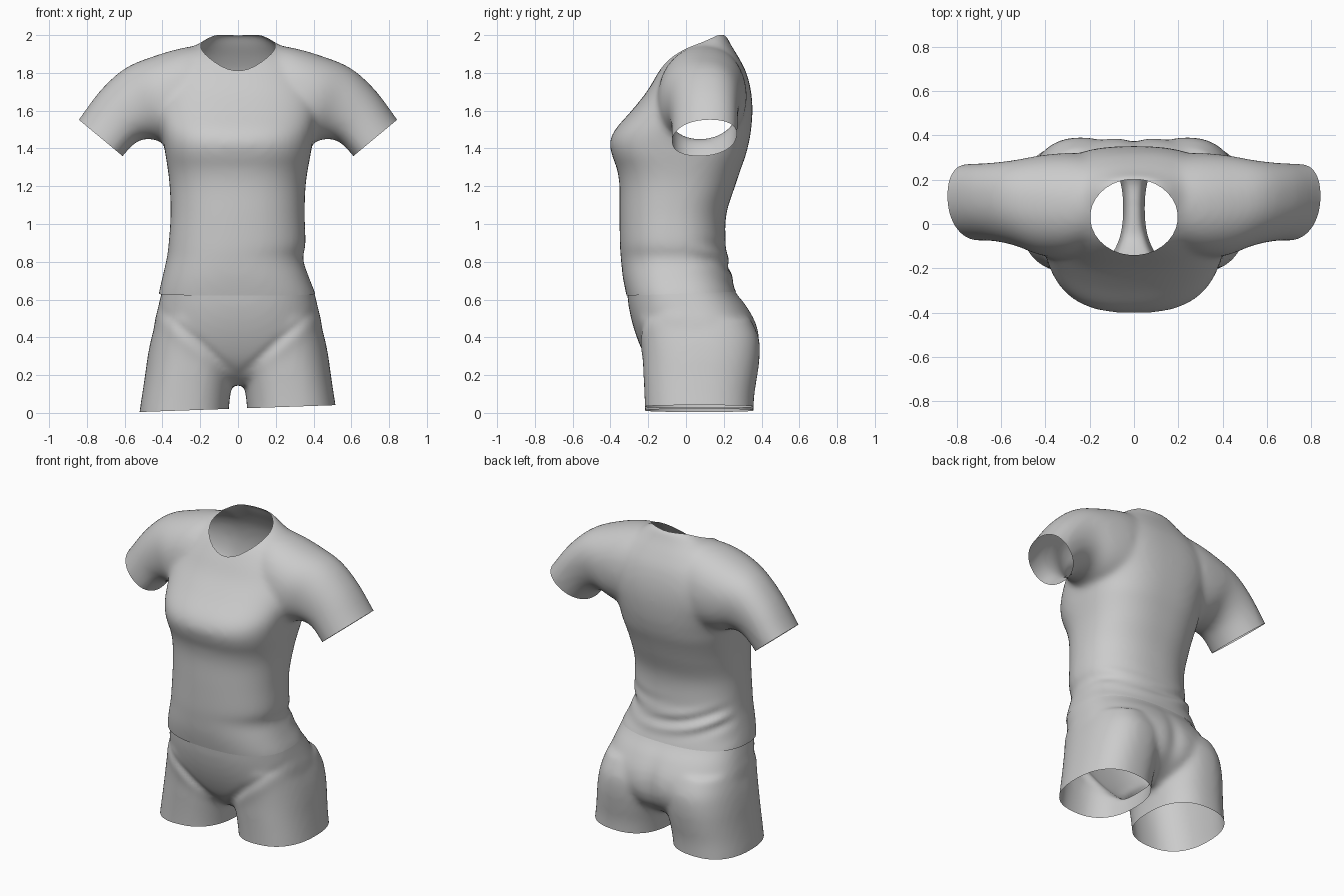
import bpy, bmesh, math
from mathutils import Vector

cube = bpy.data.objects.get("Cube")
if cube:
    bpy.data.objects.remove(cube)

# One plain grey cloth
cloth = bpy.data.materials.new("grey cloth")
cloth.use_nodes = True
grey = (0.6, 0.6, 0.6, 1)
cloth.diffuse_color = grey
cloth.node_tree.nodes["Principled BSDF"].inputs["Base Color"].default_value = grey


def ring(bm, centre, u, v, power, count=64):
    """Superellipse loop spanned by the half axes u and v."""
    verts = []
    for i in range(count):
        a = 2 * math.pi * i / count
        c, s = math.cos(a), math.sin(a)
        cu = math.copysign(abs(c) ** (2 / power), c)
        sv = math.copysign(abs(s) ** (2 / power), s)
        verts.append(bm.verts.new(centre + u * cu + v * sv))
    return verts


def loft(bm, rings):
    """Closed solid through a list of loops."""
    faces = [bm.faces.new(rings[0]), bm.faces.new(rings[-1])]
    for lo, hi in zip(rings, rings[1:]):
        for i in range(len(lo)):
            j = (i + 1) % len(lo)
            faces.append(bm.faces.new((lo[i], lo[j], hi[j], hi[i])))
    bmesh.ops.recalc_face_normals(bm, faces=faces)


def eased(rows, steps=4):
    """Catmull-Rom interpolation of measured rows."""
    out = []
    for i in range(len(rows) - 1):
        quad = zip(rows[max(i - 1, 0)], rows[i], rows[i + 1], rows[min(i + 2, len(rows) - 1)])
        quad = list(quad)
        for k in range(steps):
            t = k / steps
            out.append([b + t / 2 * (c - a + t * (2 * a - 5 * b + 4 * c - d
                                                  + t * (3 * (b - c) + d - a)))
                        for a, b, c, d in quad])
    return out + [rows[-1]]


def upright(bm, rows):
    """Rows of z, right x, left x, front y, back y, squareness."""
    loft(bm, [ring(bm, Vector(((x0 + x1) / 2, (y0 + y1) / 2, z)),
                   Vector(((x1 - x0) / 2, 0, 0)), Vector((0, (y1 - y0) / 2, 0)), power)
              for z, x0, x1, y0, y1, power in eased(rows)])


def fuse(bm, name, softness):
    """Merge overlapping solids into one smooth skin."""
    mesh = bpy.data.meshes.new(name)
    bm.to_mesh(mesh)
    bm.free()
    ob = bpy.data.objects.new(name, mesh)
    bpy.context.collection.objects.link(ob)
    remesh = ob.modifiers.new("skin", 'REMESH')
    remesh.mode = 'VOXEL'
    remesh.voxel_size = 0.016
    smooth = ob.modifiers.new("soften", 'SMOOTH')
    smooth.factor = 0.5
    smooth.iterations = softness
    graph = bpy.context.evaluated_depsgraph_get()
    skin = bpy.data.meshes.new_from_object(ob.evaluated_get(graph))
    ob.modifiers.clear()
    ob.data = skin
    skin.name = name
    bm = bmesh.new()
    bm.from_mesh(skin)
    bm.normal_update()
    return ob, bm


def cut(bm, point, normal, near=lambda c: True, clear=True):
    """Slice the chosen faces, dropping what lies beyond the plane."""
    faces = [f for f in bm.faces if near(f.calc_center_median())]
    geom = set(faces)
    for f in faces:
        geom.update(f.edges)
        geom.update(f.verts)
    bmesh.ops.bisect_plane(bm, geom=list(geom), dist=1e-5, plane_co=point,
                           plane_no=normal, clear_outer=clear)


def finish(ob, bm):
    bm.to_mesh(ob.data)
    bm.free()
    ob.data.materials.clear()
    ob.data.materials.append(cloth)
    for p in ob.data.polygons:
        p.use_smooth = True
        p.material_index = 0


def bump(d, width):
    return math.exp(-(d / width) ** 2)


# Shirt torso
torso = [(.54, -.43, .43, -.295, .29, 2.5), (.63, -.42, .41, -.317, .268, 2.5),
         (.72, -.4, .375, -.335, .24, 2.4), (.82, -.377, .343, -.345, .222, 2.3),
         (.89, -.368, .358, -.35, .21, 2.3), (1.05, -.357, .353, -.352, .213, 2.3),
         (1.2, -.362, .358, -.352, .26, 2.4), (1.29, -.372, .37, -.365, .29, 2.5),
         (1.36, -.383, .383, -.39, .315, 2.6), (1.43, -.395, .395, -.403, .333, 2.6),
         (1.5, -.41, .41, -.375, .345, 2.6), (1.6, -.43, .43, -.288, .352, 2.6),
         (1.7, -.43, .43, -.208, .345, 2.6), (1.8, -.38, .38, -.148, .32, 2.6),
         (1.88, -.31, .31, -.093, .28, 2.5), (1.94, -.23, .23, -.025, .243, 2.4),
         (1.98, -.17, .17, .05, .222, 2.3), (2.005, -.12, .12, .115, .21, 2.2)]
bm = bmesh.new()
upright(bm, torso)

# Sleeves: top x, top z, bottom x, bottom z, front y, back y, backward lean of the top
sleeve = [(.1, 1.955, .1, 1.45, -.07, .29, 0), (.28, 1.935, .24, 1.42, -.14, .32, 0),
          (.45, 1.887, .36, 1.42, -.145, .312, .01), (.6, 1.823, .46, 1.45, -.1, .287, .02),
          (.73, 1.705, .535, 1.435, -.077, .274, .025), (.845, 1.55, .612, 1.357, -.072, .268, .03),
          (.94, 1.43, .69, 1.25, -.072, .268, .03)]
for side in (-1, 1):
    loops = []
    for tx, tz, bx, bz, f, b, lean in eased(sleeve):
        top = Vector((side * tx, (f + b) / 2 + lean, tz))
        low = Vector((side * bx, (f + b) / 2 - lean, bz))
        loops.append(ring(bm, (top + low) / 2, (top - low) / 2,
                          Vector((0, (b - f) / 2, 0)), 2.2))
    loft(bm, loops)
shirt, bm = fuse(bm, "shirt", 16)

# Uneven sagging folds at the small of the back
for v in bm.verts:
    x, y, z = v.co
    if y > 0 and z < 1.1:
        sag = z - .7 * x * x + .1 * x
        wave = math.sin(sag * 55) * (.6 + .4 * math.sin(x * 9 + z * 20))
        v.co += v.normal * .01 * wave * bump(z - .79, .09) * min(1, y / .12)

# Hem and cuffs
cut(bm, (0, 0, .632), (0, .035, -1))
for side in (-1, 1):
    cut(bm, (side * .84, 0, 1.55), (side * .64, 0, -.77),
        lambda c: c.x * side > .5 and c.z > 1.15)

# Neck opening
planes = []
for i in range(32):
    a = 2 * math.pi * i / 32
    p = Vector((.197 * math.cos(a), .031 + .171 * math.sin(a), 0))
    n = Vector((math.cos(a) / .197, math.sin(a) / .171, 0)).normalized()
    planes.append((p, n))
    cut(bm, p, n, lambda c: c.z > 1.7 and (c.xy - p.xy).length < .05, clear=False)
hole = [f for f in bm.faces if f.calc_center_median().z > 1.7
        and all((f.calc_center_median() - p).dot(n) < 0 for p, n in planes)]
bmesh.ops.delete(bm, geom=hole, context='FACES')
finish(shirt, bm)

# Shorts: hips, then a tube for each leg
bm = bmesh.new()
hips = [(.74, .38, -.325, .21), (.64, .404, -.312, .262), (.56, .423, -.303, .325),
        (.46, .445, -.28, .377), (.36, .44, -.245, .388), (.27, .4, -.2, .355),
        (.2, .3, -.14, .28), (.145, .2, -.06, .18)]
upright(bm, [(z, -w, w, f, b, 2.5) for z, w, f, b in hips])
leg = [(.5, .03, .43, -.25, .34), (.4, .01, .458, -.24, .385), (.3, .012, .478, -.23, .39),
       (.2, .025, .492, -.225, .378), (.1, .04, .507, -.22, .362),
       (0, .05, .522, -.217, .357), (-.1, .05, .53, -.217, .357)]
for side in (-1, 1):
    upright(bm, [(z, *sorted((side * a, side * b)), f, k, 2.4) for z, a, b, f, k in leg])
shorts, bm = fuse(bm, "shorts", 12)

# Groin creases in front, cleft behind
for v in bm.verts:
    x, y, z = v.co
    if y < 0:
        line = (z - .19 - .88 * abs(x)) * .75
        fade = min(1, -y / .1) * bump(z - .36, .15)
        v.co += v.normal * fade * (.004 * bump(line + .04, .04) - .009 * bump(line, .025))
    elif y > .1:
        v.co -= v.normal * .014 * bump(x, .05) * bump(z - .38, .15)

# Waist and leg openings
cut(bm, (0, 0, .648), (0, 0, 1))
cut(bm, (0, 0, .023), (.035, 0, -1))
finish(shorts, bm)
